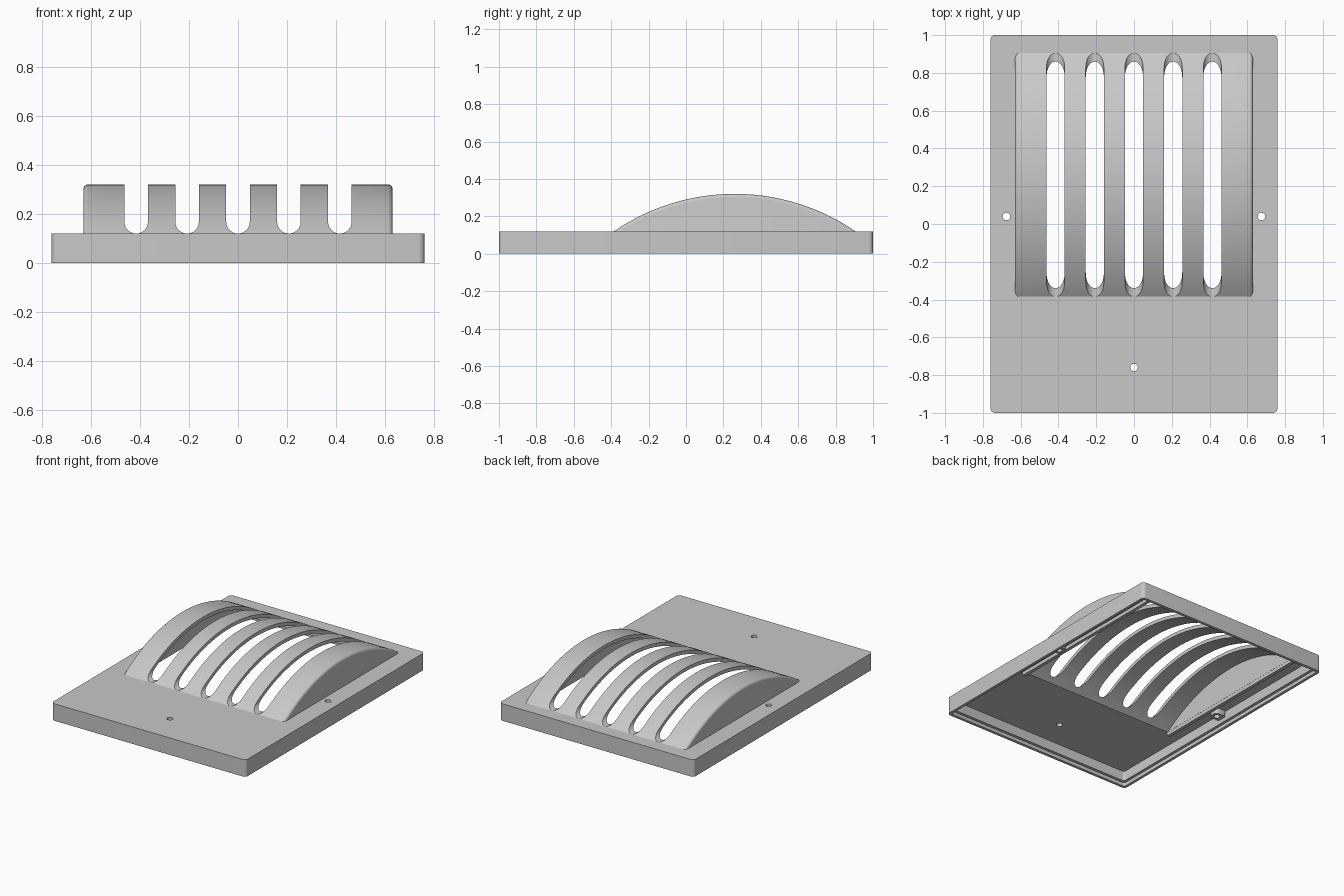
import bpy, bmesh, math

if "Cube" in bpy.data.objects:
    bpy.data.objects.remove(bpy.data.objects["Cube"])

# One plain grey plastic
grey = bpy.data.materials.new("grey_plastic")
grey.use_nodes = True
colour = (0.58, 0.58, 0.58, 1)
grey.diffuse_color = colour
grey.node_tree.nodes["Principled BSDF"].inputs["Base Color"].default_value = colour

TOP, SKIN, ROOF = 0.12, 0.025, 0.32
DOME_Y, RADIUS, DOME_X = 0.26, 1.14, 0.63
AXIS_Z = ROOF - RADIUS


def finish(name, bm):
    bmesh.ops.recalc_face_normals(bm, faces=bm.faces[:])
    mesh = bpy.data.meshes.new(name)
    bm.to_mesh(mesh)
    bm.free()
    mesh.materials.append(grey)
    obj = bpy.data.objects.new(name, mesh)
    bpy.context.scene.collection.objects.link(obj)
    return obj


def rounded_box(name, x, y, z, corner):
    """Box between (low, high) pairs with rounded upright edges."""
    bm = bmesh.new()
    bmesh.ops.create_cube(bm, size=1)
    for v in bm.verts:
        v.co = [lo if c < 0 else hi for c, (lo, hi) in zip(v.co, (x, y, z))]
    upright = [e for e in bm.edges
               if abs(e.verts[0].co.z - e.verts[1].co.z) > 1e-4]
    if corner:
        bmesh.ops.bevel(bm, geom=upright, offset=corner, segments=6,
                        profile=0.5, affect='EDGES')
    return finish(name, bm)


def loft(name, rings):
    """Closed solid through equal-length rings of points."""
    bm = bmesh.new()
    loops = [[bm.verts.new(p) for p in ring] for ring in rings]
    n = len(loops[0])
    for a, b in zip(loops, loops[1:]):
        for i in range(n):
            j = (i + 1) % n
            bm.faces.new((a[i], a[j], b[j], b[i]))
    bm.faces.new(loops[0])
    bm.faces.new(loops[-1])
    return finish(name, bm)


def arc(x, radius, base, steps=56):
    """Circular segment standing on height base, in the plane at x."""
    half = math.acos((base - AXIS_Z) / radius)
    angles = [half * (2 * i / steps - 1) for i in range(steps + 1)]
    return [(x, DOME_Y + radius * math.sin(a), AXIS_Z + radius * math.cos(a))
            for a in angles]


def cylinder(name, x, y, radius):
    rings = [[(x + radius * math.cos(k * math.tau / 24),
               y + radius * math.sin(k * math.tau / 24), z)
              for k in range(24)] for z in (-0.1, 0.2)]
    return loft(name, rings)


def cut(obj, cutters):
    for c in cutters:
        c.hide_render = True
        mod = obj.modifiers.new("cut", 'BOOLEAN')
        mod.operation, mod.solver, mod.object = 'DIFFERENCE', 'EXACT', c
    bpy.context.view_layer.update()
    result = obj.evaluated_get(bpy.context.evaluated_depsgraph_get())
    mesh = bpy.data.meshes.new_from_object(result)
    obj.modifiers.clear()
    obj.data = mesh


# Cutters: hollow of the dome, screw holes, underside cavity and rim step
hollow = loft("hollow_cutter", [arc(x, RADIUS - SKIN, 0.085)
                                for x in (SKIN - DOME_X, DOME_X - SKIN)])
holes = [cylinder("hole_cutter", x, y, 0.02)
         for x, y in ((-0.675, 0.04), (0.675, 0.04), (0, -0.76))]
cavity = rounded_box("cavity_cutter", (-0.72, 0.72), (-0.96, 0.96),
                     (-0.1, TOP - SKIN), 0.015)
step = rounded_box("step_cutter", (-0.74, 0.74), (-0.98, 0.98),
                   (-0.12, 0.025), 0.015)

# Slots: U-shaped channels running front to back
slots = []
for x in (-0.415, -0.2075, 0, 0.2075, 0.415):
    r = 0.048
    outline = [(x - r, 0.5)]
    outline += [(x - r * math.cos(k * math.pi / 16),
                 TOP + r - r * math.sin(k * math.pi / 16)) for k in range(17)]
    outline += [(x + r, 0.5)]
    slots.append(loft("slot_cutter", [[(px, y, pz) for px, pz in outline]
                                      for y in (-0.8, 1.2)]))

# Hollow base plate
plate = rounded_box("base_plate", (-0.76, 0.76), (-1, 1), (0, TOP), 0.025)
cut(plate, [step, cavity, hollow] + holes)

# Arched grille with softened side edges
fillet = 0.02
turns = [k * math.pi / 10 for k in range(6)]
side = [(DOME_X - fillet + fillet * math.cos(t),
         RADIUS - fillet + fillet * math.sin(t)) for t in turns]
sections = [(-x, r) for x, r in side] + side[::-1]
grille = loft("arched_grille", [arc(x, r, 0.11) for x, r in sections])
cut(grille, [hollow] + slots)

# Underside ribs beside the dome, and screw bosses on the side walls
parts = [plate, grille]
for s, label in ((1, "left"), (-1, "right")):
    def span(a, b):
        return tuple(sorted((s * a, s * b)))
    parts.append(rounded_box(label + "_rib", span(0.606, 0.63),
                             (-0.385, 0.905), (0.07, 0.1), 0))
    boss = rounded_box(label + "_screw_boss", span(0.637, 0.73),
                       (0.002, 0.078), (0.055, 0.1), 0.03)
    cut(boss, holes[:2])
    parts.append(boss)

for helper in [hollow, cavity, step] + holes + slots:
    bpy.data.objects.remove(helper)

# Smooth shading with crisp edges
bpy.ops.object.select_all(action='DESELECT')
for obj in parts:
    obj.select_set(True)
bpy.context.view_layer.objects.active = plate
bpy.ops.object.shade_smooth_by_angle(angle=math.radians(30))
